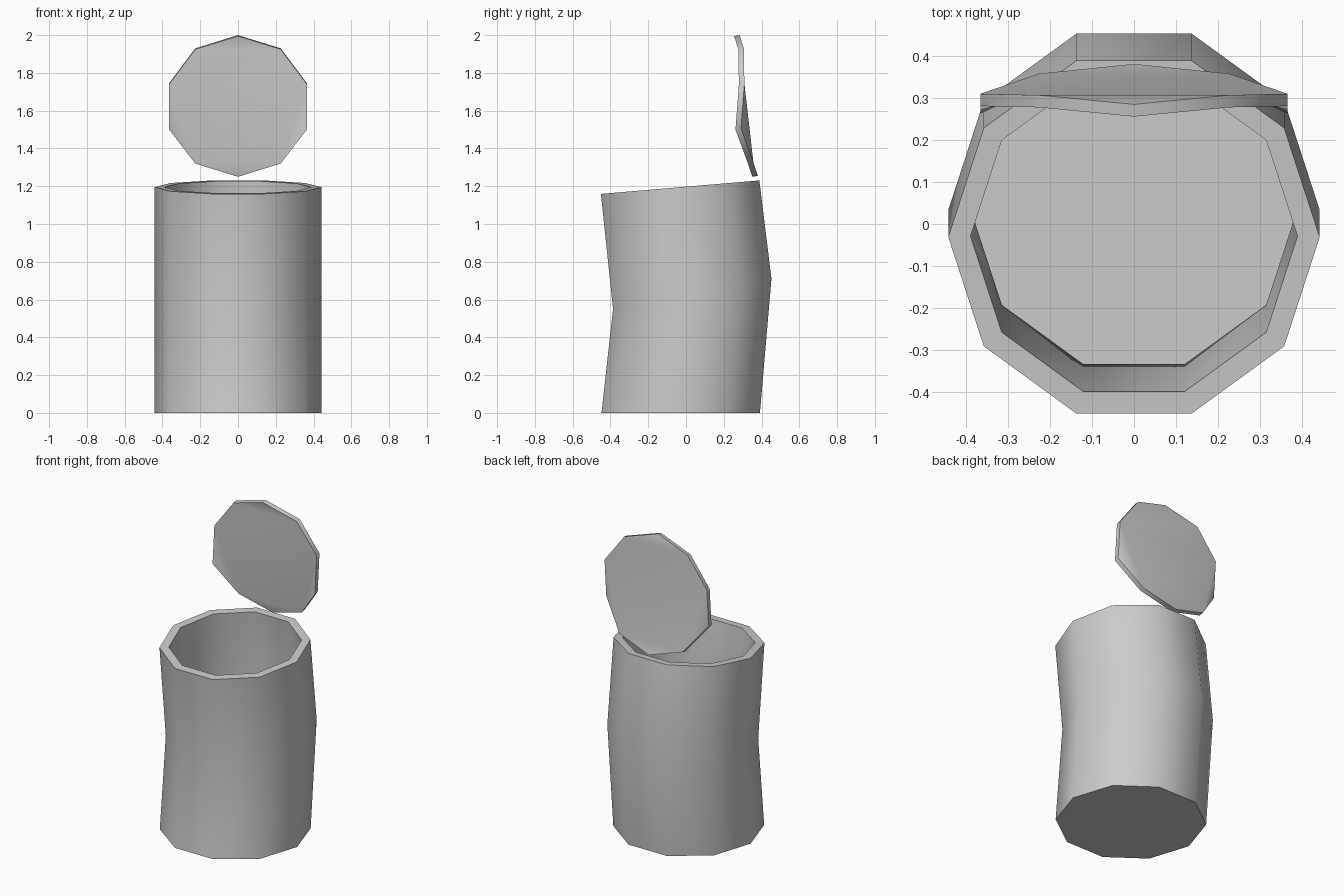
import bpy
import math

cube = bpy.data.objects.get("Cube")
if cube:
    bpy.data.objects.remove(cube, do_unlink=True)

SIDES = 10

grey = bpy.data.materials.new("plain_grey")
grey.use_nodes = True
colour = (0.6, 0.6, 0.6, 1)
grey.diffuse_color = colour
grey.node_tree.nodes["Principled BSDF"].inputs["Base Color"].default_value = colour


def build(name, verts, faces):
    mesh = bpy.data.meshes.new(name)
    mesh.from_pydata(verts, [], faces)
    mesh.materials.append(grey)
    obj = bpy.data.objects.new(name, mesh)
    bpy.context.collection.objects.link(obj)
    bpy.ops.object.select_all(action='DESELECT')
    obj.select_set(True)
    bpy.context.view_layer.objects.active = obj
    bpy.ops.object.shade_smooth_by_angle(angle=math.radians(42))
    return obj


def ring(radius, centre_y, z, slope):
    """Decagon whose height follows a plane tilted front to back."""
    points = []
    for i in range(SIDES):
        a = math.tau * i / SIDES
        y = radius * math.sin(a)
        points.append((radius * math.cos(a), centre_y + y, z + slope * y))
    return points


def band(a, b):
    """Quads joining ring number a to ring number b."""
    return [(a * SIDES + i, a * SIDES + (i + 1) % SIDES,
             b * SIDES + (i + 1) % SIDES, b * SIDES + i) for i in range(SIDES)]


# Bent can: up the outside, over the rim, down the inside to the floor
OUTER, INNER = 0.441, 0.388
rings = [
    ring(OUTER, -0.028, 0.0, 0.0),
    ring(OUTER, 0.033, 0.63, 0.19),
    ring(OUTER, -0.031, 1.195, 0.085),
    ring(INNER, -0.029, 1.195, 0.085),
    ring(INNER, 0.036, 0.63, 0.19),
    ring(INNER, -0.028, 0.055, 0.0),
]
can_faces = [tuple(reversed(range(SIDES)))]
for r in range(len(rings) - 1):
    can_faces += band(r, r + 1)
can_faces.append(tuple(range(5 * SIDES, 6 * SIDES)))
build("can_body", [p for r in rings for p in r], can_faces)

# Warped lid floating above the back rim: half outline, mirrored
half = [(0, 0.255, 1.995), (0.226, 0.277, 1.925), (0.365, 0.28, 1.74),
        (0.365, 0.262, 1.5), (0.226, 0.328, 1.32), (0, 0.351, 1.25)]
front = half + [(-x, y, z) for x, y, z in reversed(half[1:-1])]
back = [(x, y + 0.029, z + 0.005) for x, y, z in front]
panels = [(0, 9, 1), (1, 9, 8, 2), (2, 8, 6, 4), (2, 4, 3), (6, 8, 7), (4, 6, 5)]
lid_faces = [p for p in panels]
lid_faces += [tuple(i + SIDES for i in reversed(p)) for p in panels]
lid_faces += band(0, 1)
lid = build("lid", front + back, lid_faces)

# Make all lid faces point outward
bpy.ops.object.mode_set(mode='EDIT')
bpy.ops.mesh.select_all(action='SELECT')
bpy.ops.mesh.normals_make_consistent(inside=False)
bpy.ops.object.mode_set(mode='OBJECT')
